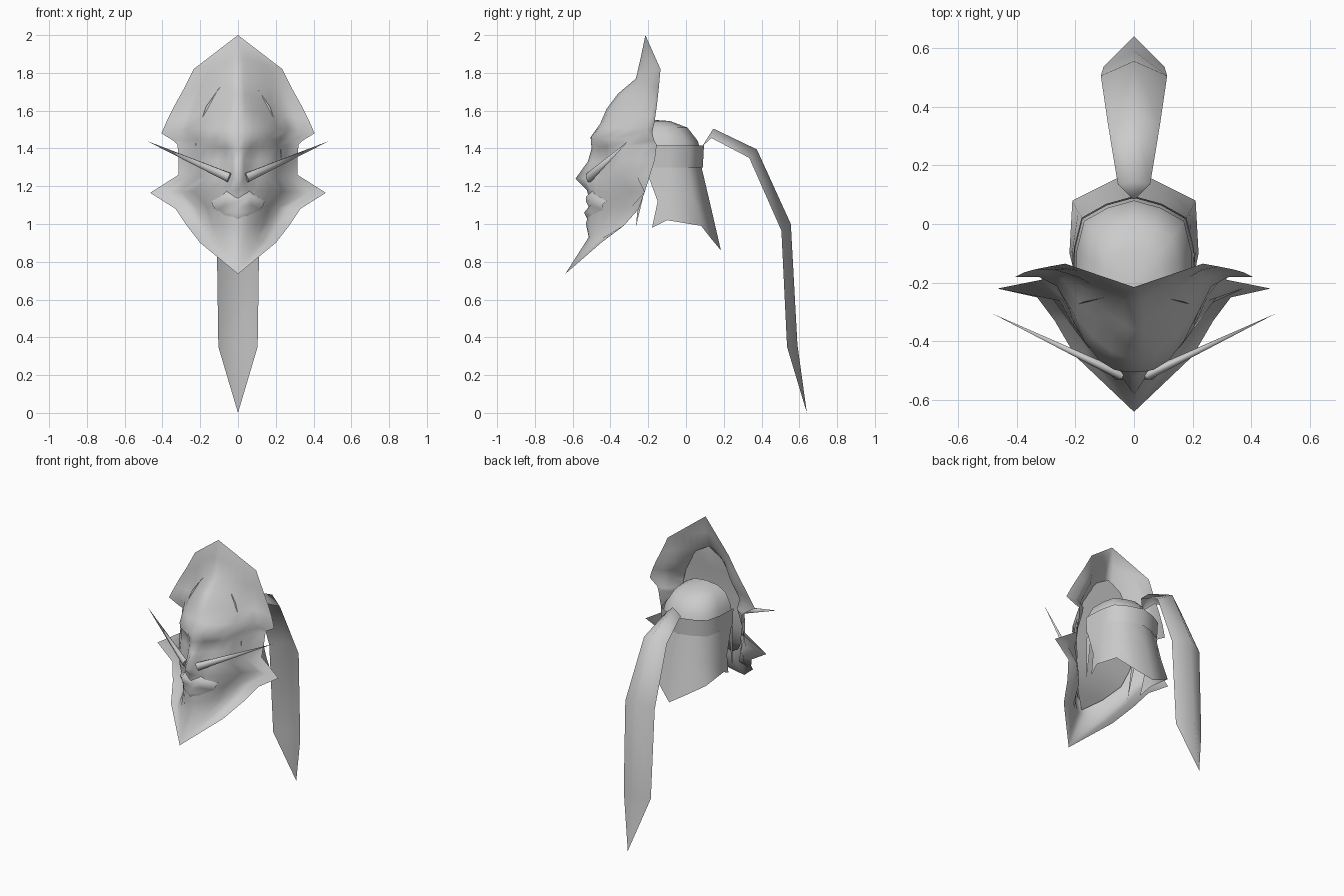
import bpy, bmesh, math
from mathutils import Vector

cube = bpy.data.objects.get("Cube")
if cube:
    bpy.data.objects.remove(cube, do_unlink=True)

grey = bpy.data.materials.new("plain grey")
grey.use_nodes = True
grey.diffuse_color = (0.6, 0.6, 0.6, 1)
grey.node_tree.nodes["Principled BSDF"].inputs["Base Color"].default_value = (0.6, 0.6, 0.6, 1)


def add_mesh(name, verts, faces, angle=85):
    mesh = bpy.data.meshes.new(name)
    mesh.from_pydata(verts, [], faces)
    mesh.validate()
    mesh.materials.append(grey)
    obj = bpy.data.objects.new(name, mesh)
    bpy.context.collection.objects.link(obj)
    # weld collapsed points and smooth the sheet
    bm = bmesh.new()
    bm.from_mesh(mesh)
    bmesh.ops.remove_doubles(bm, verts=bm.verts, dist=0.0005)
    bmesh.ops.dissolve_degenerate(bm, edges=bm.edges, dist=0.0005)
    bm.to_mesh(mesh)
    bm.free()
    bpy.ops.object.select_all(action="DESELECT")
    obj.select_set(True)
    bpy.context.view_layer.objects.active = obj
    bpy.ops.object.shade_smooth_by_angle(angle=math.radians(angle))


def sheet(name, rows, angle=85, wrap=False):
    """Skin a list of equally long rows of points."""
    n = len(rows[0])
    faces = []
    for r in range(len(rows) - 1):
        for c in range(n if wrap else n - 1):
            d = (c + 1) % n
            faces.append((r * n + c, r * n + d, (r + 1) * n + d, (r + 1) * n + c))
    add_mesh(name, [p for row in rows for p in row], faces, angle)


def mirrored(half):
    """Extend a row that ends on the centre line to the other side."""
    return half + [(-x, y, z) for x, y, z in reversed(half[:-1])]


def spike(name, base, tip, radius, sides=6):
    """Closed, slightly flattened cone from base to tip."""
    base, tip = Vector(base), Vector(tip)
    u = (tip - base).cross(Vector((0, 0, 1))).normalized() * .6
    v = (tip - base).cross(u).normalized()
    turn = [math.tau * k / sides for k in range(sides)]
    ring = [base + radius * (u * math.cos(a) + v * math.sin(a)) for a in turn]
    sheet(name, [[base] * sides, ring, [tip] * sides], wrap=True)


# Mask with crest and beard: centre z, centre y, edge x, y, z,
# half width of the face, roundness, nose height, eye socket depth
mask = [
    (2.0, -.215, 0, -.215, 2.0, .3, 1, 0, 0),
    (1.88, -.24, .235, -.135, 1.82, .23, 1.3, 0, 0),
    (1.77, -.265, .29, -.145, 1.71, .25, 1.3, 0, 0),
    (1.69, -.36, .34, -.155, 1.62, .23, 1.3, 0, 0),
    (1.61, -.42, .375, -.165, 1.55, .26, 1.4, 0, 0),
    (1.53, -.455, .405, -.18, 1.48, .28, 2, 0, 0),
    (1.46, -.505, .34, -.17, 1.44, .26, 2.7, 0, 0),
    (1.4, -.475, .32, -.155, 1.42, .27, 3, .025, .035),
    (1.33, -.48, .315, -.165, 1.34, .28, 2.8, .04, .04),
    (1.24, -.49, .315, -.19, 1.26, .28, 2.6, .095, .01),
    (1.18, -.505, .465, -.22, 1.165, .27, 2.2, .02, 0),
    (1.1, -.505, .33, -.25, 1.08, .235, 2, 0, 0),
    (1.0, -.53, .27, -.33, .99, .17, 2, 0, 0),
    (.93, -.515, .2, -.45, .9, .16, 1.5, 0, 0),
    (.735, -.64, 0, -.64, .735, .2, 1, 0, 0),
]
rows = []
for zc, yc, xe, ye, ze, wide, power, nose, eye in mask:
    half = []
    for t in (1, .8, .65, .5, .35, .2, .1, 0):
        x = xe * t
        y = yc + (ye - yc) * min(1, x / wide) ** power
        y -= nose * max(0, 1 - x / .06)
        y += eye * max(0, 1 - abs(x - .11) / .08)
        half.append((x, y, zc + (ze - zc) * t))
    rows.append(mirrored(half))
sheet("mask", rows)

# Panel closing the back of the mask: half width, y, z
panel = [(0, -.25, 1.78), (.1, -.25, 1.72), (.17, -.265, 1.62), (.22, -.285, 1.47),
         (.23, -.29, 1.35), (.22, -.3, 1.23), (.18, -.34, 1.11), (.1, -.43, 1.02), (0, -.515, .95)]
sheet("back_panel", [mirrored([(w, y, z), (0, y, z)]) for w, y, z in panel])

# Whiskers and sideburns on both sides
for s, side in ((1, "left"), (-1, "right")):
    spike(side + "_whisker", (s * .045, -.515, 1.245), (s * .483, -.305, 1.44), .028)
    add_mesh(side + "_sideburn",
             [(s * .19, -.19, 1.3), (s * .19, -.24, 1.28), (s * .17, -.265, .985)], [(0, 1, 2)])

# Moustache rolling down into the lips: half rows from tip to centre
lips = [
    [(.14, -.42, 1.125), (.06, -.495, 1.175), (0, -.505, 1.145)],
    [(.138, -.44, 1.105), (.065, -.53, 1.145), (0, -.53, 1.12)],
    [(.12, -.44, 1.075), (.07, -.505, 1.1), (0, -.515, 1.09)],
    [(.1, -.45, 1.05), (.06, -.51, 1.065), (0, -.54, 1.06)],
    [(.07, -.47, 1.02), (.04, -.5, 1.02), (0, -.52, 1.02)],
]
sheet("moustache_and_lips", [mirrored(half) for half in lips])

# Cap dome, band and neck curtain share one U-shaped plan
FRONT = -.22
plan = [(.2, FRONT), (.195, -.09), (.17, .01), (.09, .055), (0, .08)]


def plan_row(scale, z):
    return mirrored([(x * scale, FRONT + (y - FRONT) * scale, z) for x, y in plan])


dome = [(1, 1.38), (.94, 1.44), (.76, 1.51), (.45, 1.545), (0, 1.555)]
sheet("cap_dome", [plan_row(s, z) for s, z in dome])
sheet("cap_band", [plan_row(1.03, 1.3), plan_row(1.05, 1.415)])
hem = [(.2, -.18, .98), (.22, -.1, 1.02), (.21, .08, .99), (.1, .135, .92), (0, .185, .86)]
waist = [(.21, -.15, 1.12), (.21, -.09, 1.15), (.19, .04, 1.14), (.1, .09, 1.12), (0, .125, 1.12)]
sheet("neck_curtain", [plan_row(1, 1.31), mirrored(waist), mirrored(hem)])

# Hair tail: ridge y, z and edge y, z, half width
tail = [
    (.085, 1.41, .085, 1.41, .004),
    (.145, 1.505, .135, 1.455, .055),
    (.375, 1.395, .335, 1.35, .088),
    (.555, 1.0, .505, .965, .113),
    (.59, .36, .535, .35, .104),
    (.64, 0, .64, 0, 0),
]
sheet("hair_tail", [mirrored([(w, ye, ze), (0, yc, zc)]) for yc, zc, ye, ze, w in tail], 120)
